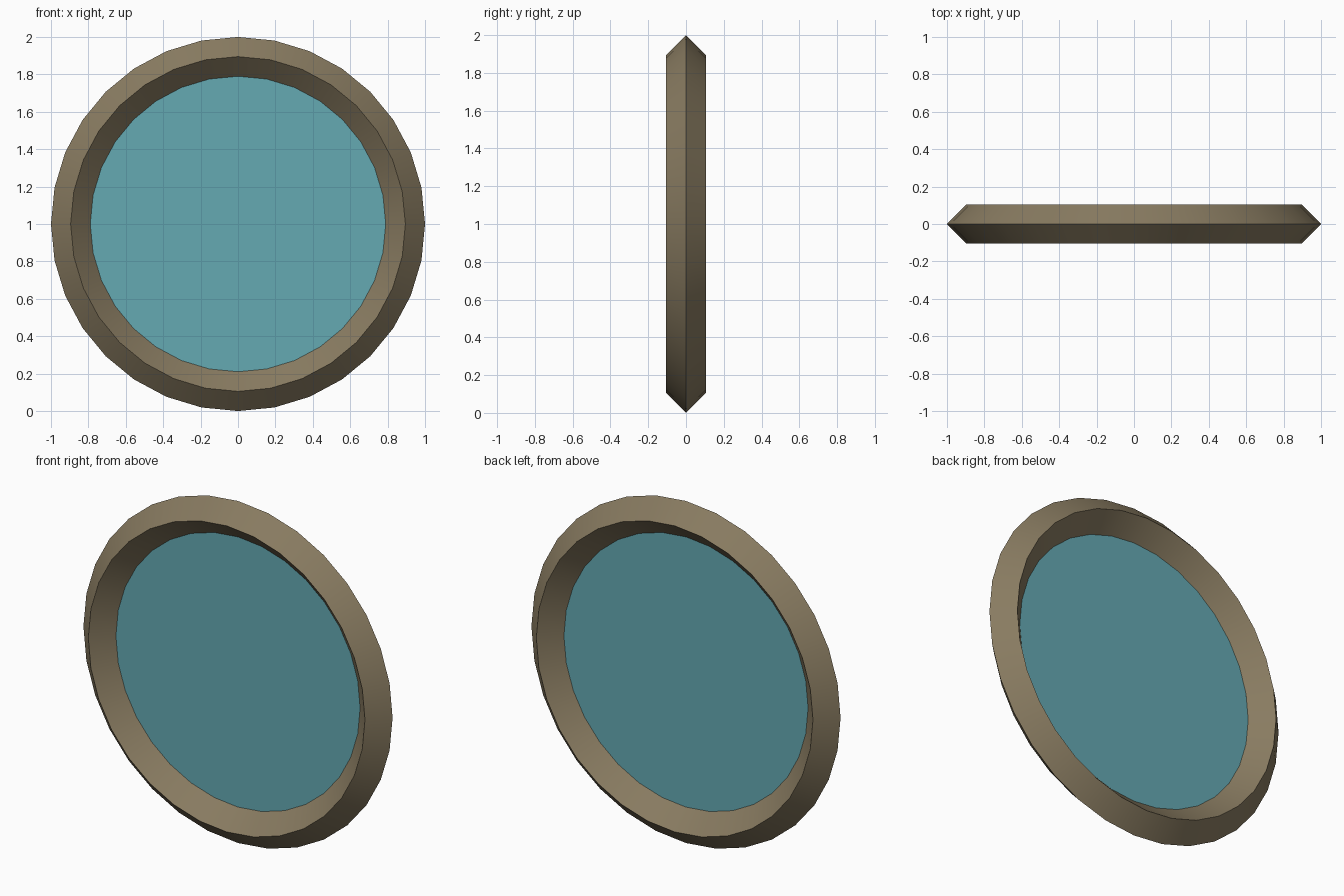
import bpy
import math

cube = bpy.data.objects.get("Cube")
if cube:
    bpy.data.objects.remove(cube, do_unlink=True)

SIDES = 32
TUBE = 0.105
RING = 1 - TUBE


def material(name, color):
    mat = bpy.data.materials.new(name)
    mat.use_nodes = True
    mat.diffuse_color = color
    mat.node_tree.nodes["Principled BSDF"].inputs["Base Color"].default_value = color
    return mat


def finish(name, mat):
    obj = bpy.context.object
    obj.name = name
    obj.data.materials.append(mat)
    bpy.ops.object.transform_apply(location=False, rotation=True, scale=False)
    return obj


upright = dict(location=(0, 0, 1), rotation=(math.pi / 2, 0, 0))

# Diamond-section round frame, smooth around the ring with sharp ridges
bpy.ops.mesh.primitive_torus_add(major_segments=SIDES, minor_segments=4,
                                 major_radius=RING, minor_radius=TUBE, **upright)
finish("frame", material("brown frame", (0.25, 0.2, 0.12, 1)))
bpy.ops.object.shade_smooth_by_angle(angle=math.radians(30))

# Flat pane filling the inner ridge
bpy.ops.mesh.primitive_circle_add(vertices=SIDES, radius=RING - TUBE,
                                  fill_type='NGON', **upright)
pane = finish("glass_pane", material("teal glass", (0.13, 0.4, 0.45, 1)))
